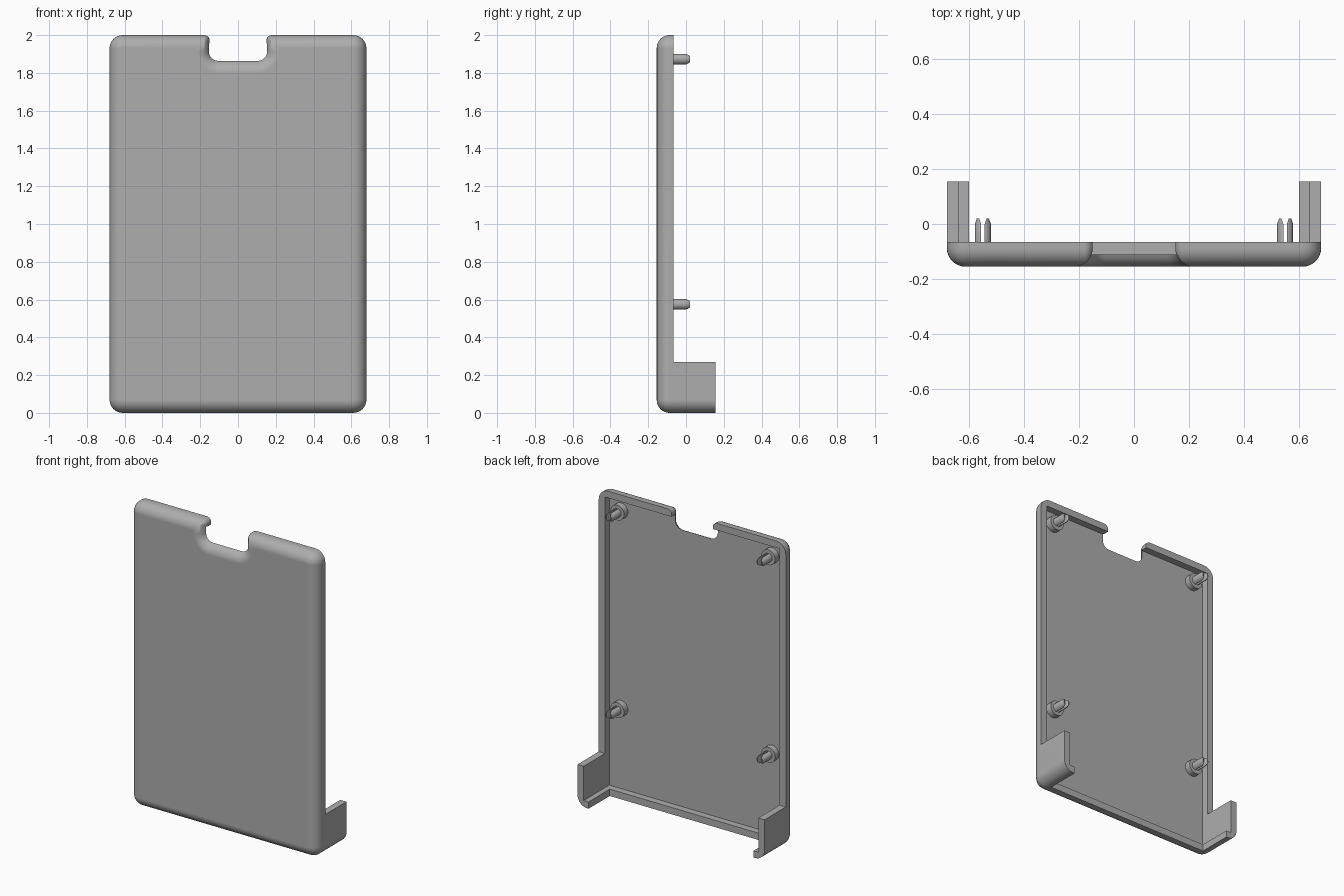
import bpy, bmesh, math
from mathutils import Matrix, Vector

if "Cube" in bpy.data.objects:
    bpy.data.objects.remove(bpy.data.objects["Cube"])

W, H = 0.68, 2.0                       # half width, height
FRONT, RIM, BACK = -0.155, -0.065, 0.155
WALL, FILLET = 0.045, 0.068
FLOOR = FRONT + WALL

grey = bpy.data.materials.new("plain grey")
grey.use_nodes = True
colour = (0.42, 0.42, 0.42, 1)
grey.diffuse_color = colour
grey.node_tree.nodes["Principled BSDF"].inputs["Base Color"].default_value = colour


def make_object(name, bm):
    bmesh.ops.recalc_face_normals(bm, faces=bm.faces)
    mesh = bpy.data.meshes.new(name)
    bm.to_mesh(mesh)
    bm.free()
    mesh.materials.append(grey)
    ob = bpy.data.objects.new(name, mesh)
    bpy.context.collection.objects.link(ob)
    return ob


def activate(ob):
    bpy.ops.object.select_all(action='DESELECT')
    ob.select_set(True)
    bpy.context.view_layer.objects.active = ob


def smooth(ob):
    activate(ob)
    bpy.ops.object.shade_smooth_by_angle(angle=math.radians(30))


def cut_box(ob, lo, hi):
    """Subtract an axis-aligned box given by two corners."""
    lo, hi = Vector(lo), Vector(hi)
    bm = bmesh.new()
    bmesh.ops.create_cube(bm, size=1, matrix=Matrix.Translation((lo + hi) / 2)
                          @ Matrix.Diagonal((hi - lo).to_4d()))
    cutter = make_object("cutter", bm)
    cutter.hide_render = True
    activate(ob)
    mod = ob.modifiers.new("cut", 'BOOLEAN')
    mod.operation, mod.solver, mod.object = 'DIFFERENCE', 'EXACT', cutter
    bpy.ops.object.modifier_apply(modifier=mod.name)
    bpy.data.objects.remove(cutter)


# Outline corners, counter-clockwise: x, z, radius (negative = inside corner)
NOTCH_X, NOTCH_Z = 0.15, 1.868
half = [(W, 0, 0.07), (W, H, 0.07), (NOTCH_X, H, 0.03), (NOTCH_X, NOTCH_Z, -0.045)]
corners = half + [(-x, z, r) for x, z, r in reversed(half)]


def outline(inset, steps=8):
    """Rounded outline moved inwards by the inset."""
    points = []
    n = len(corners)
    for i, (x, z, r) in enumerate(corners):
        p = Vector((x, z))
        before = (p - Vector(corners[i - 1][:2])).normalized()
        after = (Vector(corners[(i + 1) % n][:2]) - p).normalized()
        inward = Vector((-before.y, before.x)) + Vector((-after.y, after.x))
        p = p + inward * inset
        radius = max(r - inset, 0) if r > 0 else -r + inset
        centre = p + (after - before) * radius
        for k in range(steps + 1):
            a = k / steps * math.pi / 2
            points.append(centre + radius * (before * math.sin(a) - after * math.cos(a)))
    return points


# Cover: rounded solid, then hollowed and trimmed down to rim and corner legs
bm = bmesh.new()
levels = []
for k in range(9):
    a = k / 8 * math.pi / 2
    levels.append((FRONT + FILLET * (1 - math.sin(a)), FILLET * (1 - math.cos(a))))
levels = levels[::-1] + [(BACK, 0)]
rings = [[bm.verts.new((p.x, y, p.y)) for p in outline(d)] for y, d in levels]
for low, high in zip(rings, rings[1:]):
    for i in range(len(low)):
        bm.faces.new((low[i - 1], low[i], high[i], high[i - 1]))
bm.faces.new(rings[0])
bm.faces.new(rings[-1])
bmesh.ops.remove_doubles(bm, verts=bm.verts, dist=1e-5)
cover = make_object("cover_shell", bm)
cut_box(cover, (-1, RIM, 0.27), (1, 1, 3))
cut_box(cover, (-0.6, RIM, -1), (0.6, 1, 1))
cut_box(cover, (WALL - W, FLOOR, WALL), (W - WALL, 1, H - WALL))
smooth(cover)
weighted = cover.modifiers.new("flat panels", 'WEIGHTED_NORMAL')
weighted.keep_sharp = True


def cylinder(bm, x, z, r1, r2, y1, y2):
    """Cylinder or cone along y."""
    place = Matrix.Translation((x, (y1 + y2) / 2, z)) @ Matrix.Rotation(-math.pi / 2, 4, 'X')
    bmesh.ops.create_cone(bm, cap_ends=True, segments=32, radius1=r1, radius2=r2,
                          depth=y2 - y1, matrix=place)


def split(bm, point, normal):
    """Keep the side behind the plane and close the cut."""
    cut = bmesh.ops.bisect_plane(bm, geom=bm.verts[:] + bm.edges[:] + bm.faces[:],
                                 plane_co=point, plane_no=normal, clear_outer=True)
    edges = [e for e in cut["geom_cut"] if isinstance(e, bmesh.types.BMEdge)]
    bmesh.ops.edgeloop_fill(bm, edges=edges)


# Bosses with split snap pins
SHOULDER, TIP, BOSS_TOP = 0.0, 0.02, -0.07
for side, sx in (("left", 1), ("right", -1)):
    for level, z in (("upper", 1.873), ("lower", 0.575)):
        x = sx * 0.549
        bm = bmesh.new()
        cylinder(bm, x, z, 0.05, 0.05, FLOOR - 0.005, BOSS_TOP)
        smooth(make_object(f"{level}_{side}_boss", bm))
        for part, s in (("outer", sx), ("inner", -sx)):
            bm = bmesh.new()
            cylinder(bm, x, z, 0.029, 0.029, FLOOR, SHOULDER)
            cylinder(bm, x, z, 0.029, 0.022, SHOULDER, TIP)
            # merge the shaft and the tapered tip into one closed solid
            bmesh.ops.remove_doubles(bm, verts=bm.verts, dist=1e-5)
            inside = [f for f in bm.faces if len(f.verts) > 4
                      and abs(f.calc_center_median().y - SHOULDER) < 1e-4]
            bmesh.ops.delete(bm, geom=inside, context='FACES_ONLY')
            split(bm, (x + s * 0.0065, 0, z), (-s, 0, 0))
            split(bm, (x + s * 0.0065, SHOULDER, z), (-s, 0.35, 0))
            smooth(make_object(f"{level}_{side}_pin_{part}", bm))
